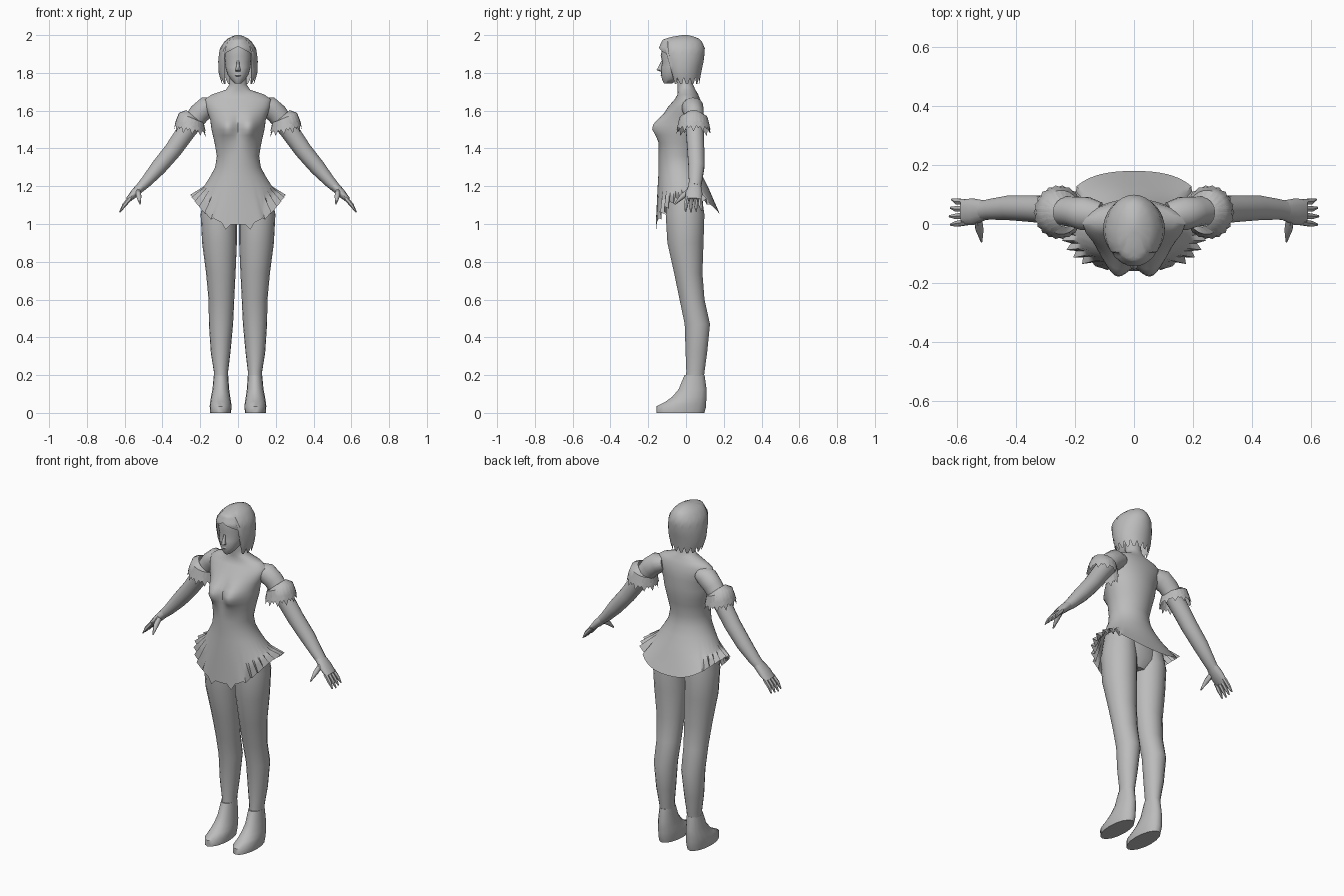
import bpy, bmesh
from math import sin, cos, pi, tau, exp, copysign
from mathutils import Vector

cube = bpy.data.objects.get("Cube")
if cube:
    bpy.data.objects.remove(cube)

GREY = (0.5, 0.5, 0.5, 1)
mat = bpy.data.materials.new("plain_grey")
mat.use_nodes = True
mat.diffuse_color = GREY
mat.node_tree.nodes["Principled BSDF"].inputs["Base Color"].default_value = GREY


def finish(name, bm, angle=50):
    bmesh.ops.recalc_face_normals(bm, faces=bm.faces)
    mesh = bpy.data.meshes.new(name)
    bm.to_mesh(mesh)
    bm.free()
    mesh.materials.append(mat)
    ob = bpy.data.objects.new(name, mesh)
    bpy.context.collection.objects.link(ob)
    bpy.ops.object.select_all(action="DESELECT")
    ob.select_set(True)
    bpy.context.view_layer.objects.active = ob
    bpy.ops.object.shade_smooth_by_angle(angle=angle * pi / 180)
    return ob


def skin(name, rows, cap_start=True, cap_end=True):
    """Join closed rows of points into one surface."""
    bm = bmesh.new()
    rings = [[bm.verts.new(p) for p in row] for row in rows]
    n = len(rings[0])
    for a, b in zip(rings, rings[1:]):
        for i in range(n):
            k = (i + 1) % n
            bm.faces.new((a[i], a[k], b[k], b[i]))
    if cap_start:
        bm.faces.new(rings[0])
    if cap_end:
        bm.faces.new(rings[-1])
    return finish(name, bm)


def loft(name, stations, sides=14, follow=False, flip=1):
    """Ellipse stations (x, y, z, rx, ry), level or square to the path."""
    centres = [Vector(s[:3]) for s in stations]
    rows = []
    for k, s in enumerate(stations):
        u, v = Vector((1, 0, 0)), Vector((0, 1, 0))
        if follow:
            t = (centres[min(k + 1, len(centres) - 1)] - centres[max(k - 1, 0)]).normalized()
            u = t.cross(v).normalized()
            v = u.cross(t)
        row = []
        for i in range(sides):
            a = tau * i / sides
            p = centres[k] + u * s[3] * cos(a) + v * s[4] * sin(a)
            row.append((p.x * flip, p.y, p.z))
        rows.append(row)
    return skin(name, rows)


def blend(table, z):
    """Interpolate (z, half width, front, back) rows by height."""
    for lo, hi in zip(table, table[1:]):
        if z <= hi[0]:
            t = max(0, (z - lo[0]) / (hi[0] - lo[0]))
            return [p + (q - p) * t for p, q in zip(lo[1:], hi[1:])]
    return table[-1][1:]


# Torso, neck and flared skirt with a ragged hem
torso = [(1.2, .18, -.15, .115), (1.25, .148, -.147, .09), (1.3, .121, -.145, .07),
         (1.36, .112, -.145, .06), (1.43, .124, -.143, .075), (1.5, .14, -.135, .085),
         (1.55, .147, -.13, .087), (1.62, .17, -.095, .085), (1.66, .175, -.06, .075),
         (1.685, .14, -.045, .065), (1.71, .065, -.045, .05), (1.74, .045, -.045, .037),
         (1.82, .043, -.06, .03)]
COLS = 64


def torso_point(i, z):
    hx, front, back = blend(torso, z)
    c, s = cos(tau * i / COLS), sin(tau * i / COLS)
    x, y = hx * c, (front + back) / 2 + (back - front) / 2 * s
    if s < 0:
        y -= .055 * exp(-((abs(x) - .06) / .05) ** 2 - ((z - 1.51) / .055) ** 2)
    return Vector((x, y, z))


def hem_point(i):
    c, s = cos(tau * i / COLS), sin(tau * i / COLS)
    x = .24 * copysign(abs(c) ** .8, c)
    y = .01 + .17 * copysign(abs(s) ** .8, s)
    z = 1.14 - (.09 if s > 0 else .155) * s * s
    if abs(c) > .55 and s < .6:          # pleats at the sides
        f = 1.06 if i % 2 else .95
        x, y, z = x * f, y * f, z + (.015 if i % 2 else -.01)
    elif s < 0:                          # zigzag in front
        z += -.02 if i % 4 == 2 else .012
    return Vector((x, y, z))


rows = []
for t in (0, .35, .7):
    rows.append([hem_point(i).lerp(torso_point(i, 1.2), t) for i in range(COLS)])
heights = [s[0] for s in torso] + [1.47, 1.525, 1.585]
for z in sorted(heights):
    rows.append([torso_point(i, z) for i in range(COLS)])
skin("torso_and_skirt", rows, cap_start=False)

# Hips under the skirt
loft("hips", [(0, 0, 1.0, .07, .06), (0, -.01, 1.06, .17, .1),
              (0, -.01, 1.18, .165, .1), (0, -.03, 1.28, .1, .08)], 20)

# Head with nose and lips
loft("face", [(0, -.095, 1.745, .018, .022), (0, -.082, 1.765, .038, .045),
              (0, -.066, 1.79, .055, .066), (0, -.058, 1.83, .067, .074),
              (0, -.055, 1.855, .068, .07), (0, -.055, 1.89, .072, .079),
              (0, -.05, 1.94, .07, .075)], 20)
loft("nose", [(0, -.132, 1.808, .013, .006), (0, -.138, 1.815, .014, .018),
              (0, -.13, 1.84, .008, .012), (0, -.125, 1.865, .006, .005)], 8)
loft("lips", [(0, -.118, 1.776, .012, .006), (0, -.122, 1.785, .02, .012),
              (0, -.126, 1.794, .013, .006)], 8)

# Bobbed hair with an open front
hair = [(1.74, .085, -.09, .07), (1.8, .103, -.11, .08), (1.87, .105, -.13, .095),
        (1.93, .096, -.145, .1), (1.975, .065, -.125, .08), (1.99, .04, -.08, .05),
        (2.0, .01, -.02, .01)]
rows = []
for j in range(12):
    t = 1 - (1 - j / 11) ** 1.5
    row = []
    for i in range(48):
        a = tau * i / 48 - pi / 2
        d = min(i, 48 - i) * tau / 48
        hem = 1.94 - .05 * d if d < .85 else (1.74 if i % 3 else 1.775)
        z = hem + (2 - hem) * t
        hx, front, back = blend(hair, z)
        row.append((hx * cos(a), (front + back) / 2 + (back - front) / 2 * sin(a), z))
    rows.append(row)
skin("hair", rows, cap_start=False)


def frill(name, flip):
    """Ring of pointed petals around the upper arm, in two layers."""
    bm = bmesh.new()
    rings = [((.232, .04, 1.567), (.042, .05, .036)),
             ((.247, .04, 1.562), (.066, .075, .026)),
             ((.253, .04, 1.525), (.078, .084, .018)),
             ((.255, .04, 1.475), (.086, .092, .014))]

    def point(k, a):
        (x, y, z), (rx, ry, rz) = rings[k]
        return bm.verts.new(((x + rx * cos(a)) * flip, y + ry * sin(a), z + rz * cos(a)))

    count = 11
    for layer in range(2):
        for i in range(count):
            a, w = tau * (i + layer / 2) / count, pi / count * 1.1
            left = [point(k, a - w) for k in range(3)]
            mid = [point(k, a) for k in range(4)]
            right = [point(k, a + w) for k in range(3)]
            for v in mid[3:]:
                v.co.z += .018 * layer
            for k in range(2):
                bm.faces.new((left[k], mid[k], mid[k + 1], left[k + 1]))
                bm.faces.new((mid[k], right[k], right[k + 1], mid[k + 1]))
            bm.faces.new((left[2], mid[2], mid[3]))
            bm.faces.new((mid[2], right[2], mid[3]))
    finish(name, bm)


# Limbs on both sides
for side, f in (("left", 1), ("right", -1)):
    loft(side + "_leg", [(.09, .045, .17, .038, .048), (.09, .05, .22, .038, .049),
                         (.092, .055, .32, .052, .058), (.09, .06, .47, .064, .068),
                         (.088, .032, .6, .068, .067), (.091, .012, .74, .078, .076),
                         (.098, -.003, .9, .092, .097), (.102, -.005, 1.05, .096, .104),
                         (.09, -.01, 1.18, .085, .09)], 18, flip=f)
    loft(side + "_shoe", [(.092, -.03, 0, .055, .127), (.092, -.025, .035, .058, .132),
                          (.092, .0, .06, .055, .107), (.092, .018, .085, .051, .091),
                          (.091, .035, .125, .044, .074), (.09, .045, .2, .038, .053)],
         16, flip=f)
    loft(side + "_arm", [(.12, .025, 1.63, .04, .05), (.165, .035, 1.618, .058, .058),
                         (.205, .042, 1.585, .056, .052), (.275, .047, 1.49, .05, .048),
                         (.345, .052, 1.39, .046, .046), (.42, .055, 1.3, .042, .043),
                         (.485, .05, 1.225, .031, .036), (.515, .046, 1.195, .026, .033)],
         14, follow=True, flip=f)
    loft(side + "_palm", [(.505, .047, 1.205, .026, .033), (.545, .042, 1.165, .023, .045),
                          (.582, .04, 1.128, .014, .044)], 12, follow=True, flip=f)
    for k, finger in enumerate(("index", "middle", "ring", "little")):
        y, drop = .006 + .023 * k, .004 * abs(k - 1)
        loft(f"{side}_{finger}_finger",
             [(.57, y, 1.138, .012, .012), (.602, y * 1.1 - .006, 1.1, .011, .011),
              (.627 - drop, y * 1.25 - .01, 1.062 + drop, .003, .004)],
             6, follow=True, flip=f)
    loft(side + "_thumb", [(.53, .02, 1.175, .014, .018), (.525, -.02, 1.145, .014, .014),
                           (.518, -.06, 1.105, .003, .004)], 8, follow=True, flip=f)
    frill(side + "_sleeve_frill", f)
